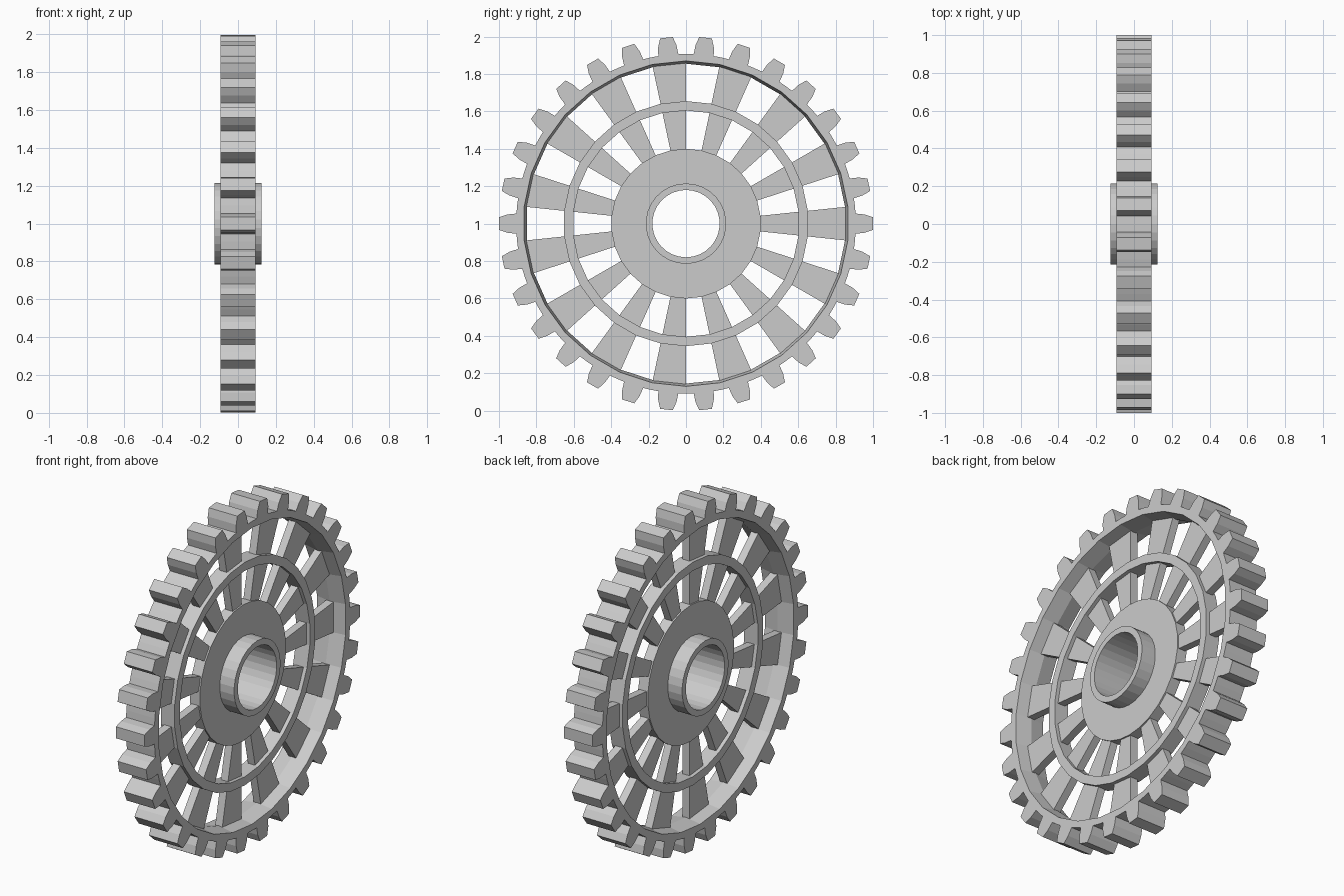
import bpy, bmesh
from math import sin, cos, radians

if "Cube" in bpy.data.objects:
    bpy.data.objects.remove(bpy.data.objects["Cube"])

N = 30            # sides and teeth
STEP = 360 / N
HALF = 0.0925     # half thickness of the toothed rim


def point(x, r, deg):
    a = radians(deg)
    return (x, r * cos(a), 1 + r * sin(a))


def finish(bm, name):
    bmesh.ops.remove_doubles(bm, verts=bm.verts, dist=1e-5)
    bmesh.ops.recalc_face_normals(bm, faces=bm.faces)
    me = bpy.data.meshes.new(name)
    bm.to_mesh(me)
    bm.free()
    ob = bpy.data.objects.new(name, me)
    bpy.context.collection.objects.link(ob)


def face(bm, pts):
    bm.faces.new([bm.verts.new(p) for p in pts])


def ring(name, r_in, r_out, half):
    """Flat ring around the x axis with a rectangular section."""
    bm = bmesh.new()
    prof = [(-half, r_in), (half, r_in), (half, r_out), (-half, r_out)]
    for k in range(N):
        a, b = (k - 0.5) * STEP, (k + 0.5) * STEP
        for (x0, r0), (x1, r1) in zip(prof, prof[1:] + prof[:1]):
            face(bm, [point(x0, r0, a), point(x1, r1, a),
                      point(x1, r1, b), point(x0, r0, b)])
    finish(bm, name)


# Toothed rim: one tooth sector repeated, bore ridged at mid thickness
tooth = [(-6, 0.908), (-3.4, 0.908), (-2.95, 0.955), (-1.95, 1.0),
         (1.95, 1.0), (2.95, 0.955), (3.4, 0.908), (6, 0.908)]
bm = bmesh.new()
for k in range(N):
    c = k * STEP
    for x in (-HALF, HALF):
        # side faces: rim band under the tooth, then the tooth itself
        face(bm, [point(x, 0.87, c - 6)] + [point(x, r, c + a) for a, r in tooth]
             + [point(x, 0.87, c + 6)])
        # sloped bore
        face(bm, [point(x, 0.87, c - 6), point(x, 0.87, c + 6),
                  point(0, 0.855, c + 6), point(0, 0.855, c - 6)])
    for (a0, r0), (a1, r1) in zip(tooth, tooth[1:]):
        face(bm, [point(-HALF, r0, c + a0), point(HALF, r0, c + a0),
                  point(HALF, r1, c + a1), point(-HALF, r1, c + a1)])
finish(bm, "toothed_rim")

# Middle ring, centre disc and hub sleeve
ring("middle_ring", 0.605, 0.655, 0.045)
ring("centre_disc", 0.20, 0.40, 0.032)
ring("hub_sleeve", 0.18, 0.215, 0.125)

# Spokes: every second sector, wedge shaped
T = 0.023
bm = bmesh.new()
for k in range(0, N, 2):
    c = k * STEP
    corners = [(0.385, c - 6), (0.858, c - 6), (0.858, c + 6), (0.385, c + 6)]
    for x in (-T, T):
        face(bm, [point(x, r, a) for r, a in corners])
    for (r0, a0), (r1, a1) in zip(corners, corners[1:] + corners[:1]):
        face(bm, [point(-T, r0, a0), point(T, r0, a0),
                  point(T, r1, a1), point(-T, r1, a1)])
finish(bm, "spokes")
